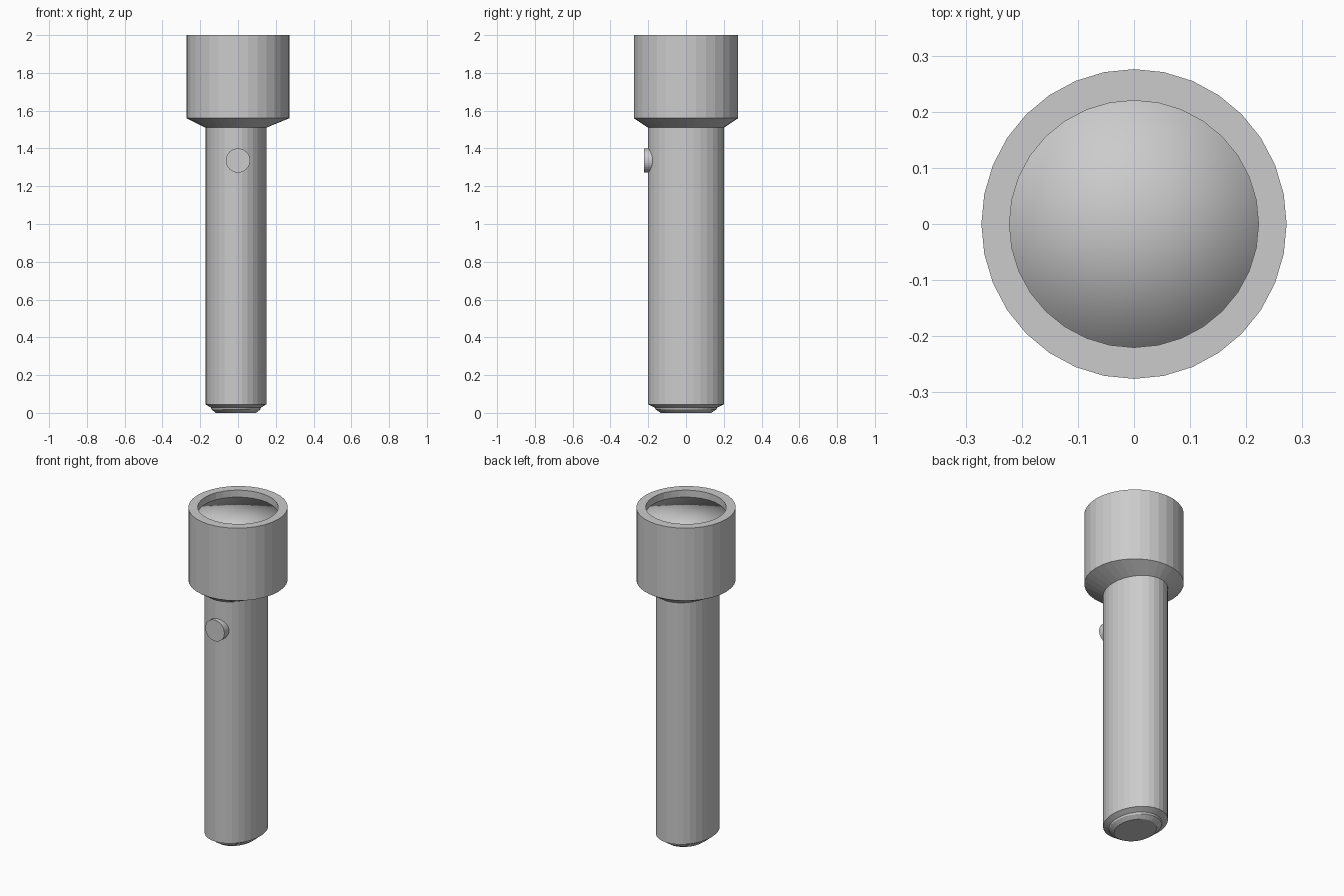
import bpy, bmesh
from math import cos, sin, pi

if "Cube" in bpy.data.objects:
    bpy.data.objects.remove(bpy.data.objects["Cube"])

SIDES = 32


def loft(name, rings, smooth=False):
    """Skin elliptical rings (rx, ry, cx, z) and close both ends with fans."""
    bm = bmesh.new()
    loops = []
    for rx, ry, cx, z in rings:
        loops.append([bm.verts.new((cx + rx * cos(2 * pi * i / SIDES),
                                    ry * sin(2 * pi * i / SIDES), z))
                      for i in range(SIDES)])
    for a, b in zip(loops, loops[1:]):
        for i in range(SIDES):
            j = (i + 1) % SIDES
            bm.faces.new((a[i], a[j], b[j], b[i]))
    for loop, ring in ((loops[0], rings[0]), (loops[-1], rings[-1])):
        centre = bm.verts.new((ring[2], 0, ring[3]))
        for i in range(SIDES):
            bm.faces.new((loop[i], loop[(i + 1) % SIDES], centre))
    bmesh.ops.recalc_face_normals(bm, faces=bm.faces)
    for f in bm.faces:
        f.smooth = smooth
    mesh = bpy.data.meshes.new(name)
    bm.to_mesh(mesh)
    bm.free()
    obj = bpy.data.objects.new(name, mesh)
    bpy.context.collection.objects.link(obj)
    return obj


# Oval handle with a stepped, chamfered end cap
BX, BY, CX = 0.161, 0.201, -0.011
body_profile = [(0.66, 0.0), (0.80, 0.018), (0.82, 0.028), (1.0, 0.045), (1.0, 1.51)]
loft("handle", [(BX * s, BY * s, CX, z) for s, z in body_profile])

# Round head: flared collar, outer wall, rim and recessed socket
loft("head", [(BX, BY, CX, 1.51),
              (0.272, 0.276, 0, 1.56),
              (0.272, 0.276, 0, 2.0),
              (0.222, 0.22, 0, 2.0),
              (0.222, 0.22, 0, 1.93)])

# Smooth-shaded lens disc set just below the rim
loft("lens", [(0.222, 0.22, 0, 1.93), (0.222, 0.22, 0, 1.958)], smooth=True)

# Round push button on the front of the handle
bpy.ops.mesh.primitive_cylinder_add(vertices=SIDES, radius=0.064, depth=0.07,
                                    location=(0, -0.187, 1.336),
                                    rotation=(pi / 2, 0, 0))
bpy.context.object.name = "button"
